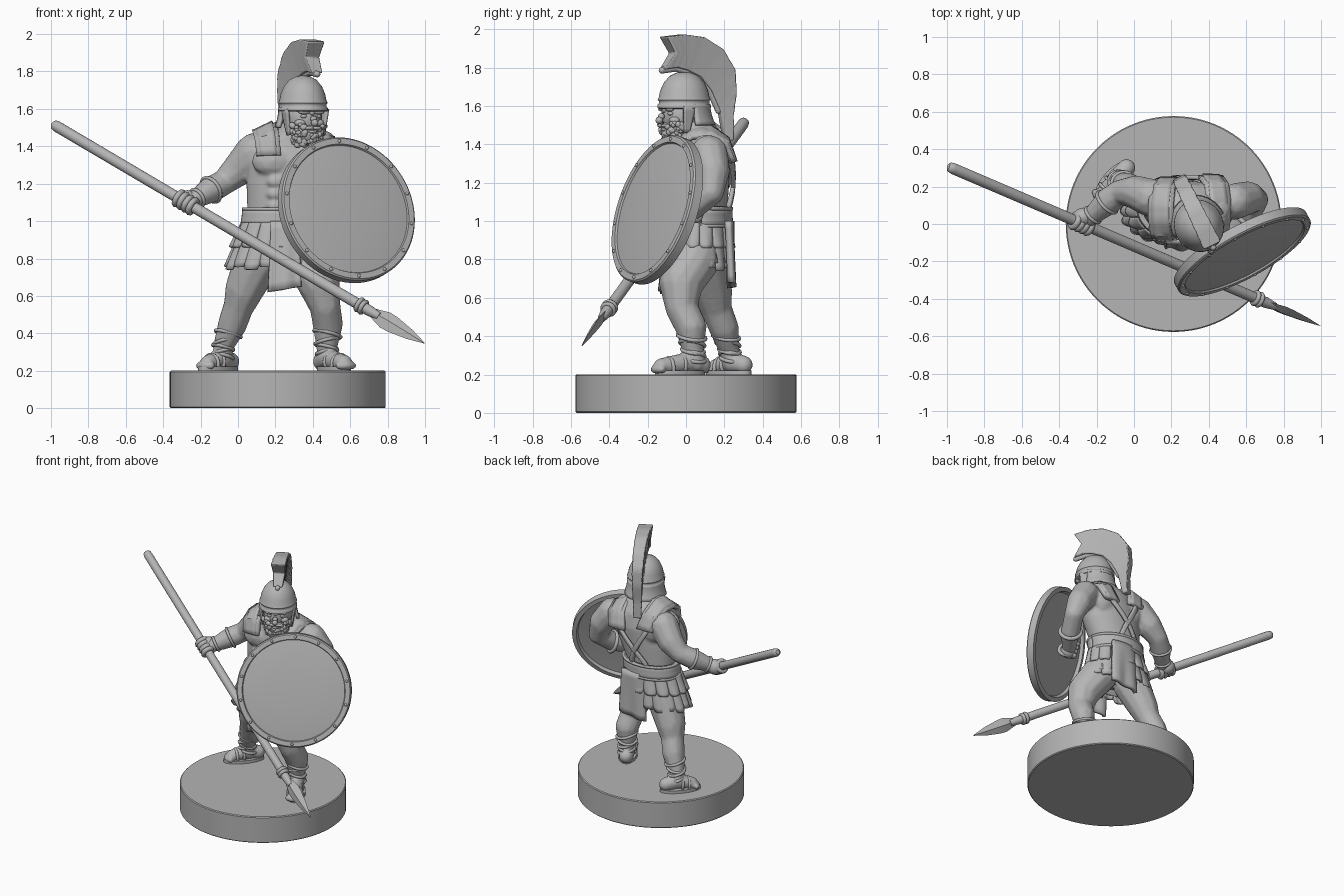
import bpy, bmesh, math, random
from math import sin, cos, pi, radians
from mathutils import Vector as V, Matrix as M

random.seed(4)
if "Cube" in bpy.data.objects:
    bpy.data.objects.remove(bpy.data.objects["Cube"])
stone = bpy.data.materials.new("grey_stone")
stone.use_nodes = True
stone.diffuse_color = (.46, .46, .46, 1)
stone.node_tree.nodes["Principled BSDF"].inputs["Base Color"].default_value = stone.diffuse_color


def finish(name, bm, angle=40, mat=M()):
    bmesh.ops.recalc_face_normals(bm, faces=bm.faces)
    mesh = bpy.data.meshes.new(name)
    bm.to_mesh(mesh)
    bm.free()
    mesh.transform(mat)
    ob = bpy.data.objects.new(name, mesh)
    mesh.materials.append(stone)
    bpy.context.collection.objects.link(ob)
    bpy.ops.object.select_all(action='DESELECT')
    ob.select_set(True)
    bpy.context.view_layer.objects.active = ob
    bpy.ops.object.shade_smooth_by_angle(angle=radians(angle))
    return ob


def modifier(ob, kind, **settings):
    mod = ob.modifiers.new(kind.lower(), kind)
    for key, value in settings.items():
        setattr(mod, key, value)
    return ob


def loft(bm, rings, dent=V()):
    rows = [[bm.verts.new(p) for p in ring] for ring in rings]
    n = len(rows[0])
    for a, b in zip(rows, rows[1:]):
        for i in range(n):
            bm.faces.new((a[i], a[(i + 1) % n], b[(i + 1) % n], b[i]))
    for row, push in ((rows[0], dent), (rows[-1], V())):
        tip = bm.verts.new(sum((v.co for v in row), V()) / n + push)
        for i in range(n):
            bm.faces.new((row[i], row[(i + 1) % n], tip))


def oval(x, y, z, rx, ry, n=40):
    return [V((x + rx * cos(2 * pi * i / n), y + ry * sin(2 * pi * i / n), z)) for i in range(n)]


def lathe(name, profile, mat=M(), n=64, flat=1, angle=40):
    bm = bmesh.new()
    loft(bm, [oval(0, 0, z, r, r * flat, n) for r, z in profile])
    return finish(name, bm, angle, mat)


def ball(bm, at, size, mat=M(), detail=2):
    size = size if isinstance(size, tuple) else (size,) * 3
    bmesh.ops.create_icosphere(bm, subdivisions=detail, radius=1,
                               matrix=mat @ M.Translation(at) @ M.Diagonal((*size, 1)))


def limb(bm, stations, steps=9):
    for a, b in zip(stations, stations[1:]):
        for i in range(steps + 1):
            p = V(a).lerp(V(b), i / steps)
            ball(bm, p[:3], p[3])


def grid(bm, fn, nu=6, nv=8):
    rows = [[bm.verts.new(fn(i / nu, j / nv)) for i in range(nu + 1)] for j in range(nv + 1)]
    for a, b in zip(rows, rows[1:]):
        for i in range(nu):
            bm.faces.new((a[i], a[i + 1], b[i + 1], b[i]))


def sheet(name, fns, thick=.02, nu=6, nv=8):
    bm = bmesh.new()
    for fn in fns:
        grid(bm, fn, nu, nv)
    return modifier(finish(name, bm), 'SOLIDIFY', thickness=thick, offset=0)


def sample(rows, t):
    t = max(0, min(t, .9999)) * (len(rows) - 1)
    return V(rows[int(t)]).lerp(V(rows[int(t) + 1]), t % 1)


def aim(at, axis):
    return M.Translation(at) @ V(axis).to_track_quat('Z', 'Y').to_matrix().to_4x4()


def torus(name, mat, major, minor):
    bm = bmesh.new()
    grid(bm, lambda u, v: V(((major + minor * cos(2 * pi * u)) * cos(2 * pi * v),
                             (major + minor * cos(2 * pi * u)) * sin(2 * pi * v),
                             minor * sin(2 * pi * u))), 8, 32)
    bmesh.ops.remove_doubles(bm, verts=bm.verts, dist=.0001)
    return finish(name, bm, 80, mat)


# Base
lathe("base", [(.571, 0), (.577, .006), (.577, .194), (.571, .2)], M.Translation((.212, 0, 0)), 96, angle=30)

# Body: torso, muscles and limbs fused into one skin
torso = [(.22, .08, .80, .20, .14), (.225, .08, .95, .19, .14), (.235, .08, 1.05, .185, .135),
         (.27, .08, 1.2, .225, .145), (.295, .08, 1.32, .24, .15), (.305, .08, 1.42, .2, .13),
         (.325, .06, 1.48, .12, .11), (.335, .03, 1.55, .08, .08)]
right_leg = [(.11, .1, .8, .13), (.035, .135, .64, .107), (.005, .155, .55, .084),
             (-.03, .195, .45, .08), (-.08, .225, .33, .055), (-.08, .24, .26, .053)]
left_leg = [(.36, .05, .8, .13), (.43, -.025, .68, .118), (.465, -.025, .55, .086),
            (.48, .025, .45, .084), (.475, .035, .33, .058), (.475, .05, .26, .053)]
right_arm = [(.09, .14, 1.37, .105), (.01, .17, 1.28, .092), (-.07, .17, 1.21, .07),
             (-.14, .12, 1.17, .074), (-.24, .03, 1.11, .047)]
left_arm = [(.54, .12, 1.35, .1), (.61, .14, 1.26, .09), (.65, .13, 1.15, .07),
            (.6, .03, 1.07, .07), (.52, -.08, 1.02, .05)]
feet = [[(-.04, .3, .25, .05), (-.09, .24, .265, .055), (-.16, .16, .24, .045)],
        [(.45, .08, .25, .052), (.48, .02, .265, .056), (.565, -.125, .24, .048)]]
bm = bmesh.new()
loft(bm, [oval(*s) for s in torso])
for chain in [right_leg, left_leg, right_arm, left_arm] + feet:
    limb(bm, chain)
for s in (-1, 1):
    ball(bm, (.29 + s * .105, -.025, 1.32), (.115, .06, .085))
    ball(bm, (.29 + s * .12, .17, 1.34), (.1, .062, .12))
    ball(bm, (.32 + s * .09, .08, 1.44), (.11, .09, .055))
    for i in range(3):
        ball(bm, (.25 + s * .05, -.05, 1.08 + .065 * i), (.048, .03, .035))
for chain in feet:
    toe, heel = V(chain[2][:3]), V(chain[0][:3])
    ahead = (toe - heel).normalized()
    side = ahead.cross(V((0, 0, 1)))
    for i in range(-2, 3):
        ball(bm, toe + side * i * .021 + ahead * (.04 - .004 * i * i) - V((0, 0, .012)), .021)
body = finish("body", bm, 80)
modifier(body, 'REMESH', mode='VOXEL', voxel_size=.0105, use_smooth_shade=True)
modifier(body, 'SMOOTH', factor=.5, iterations=4)

# Sandals: soles and ankle wraps
for side, chain, leg in (("right", feet[0], right_leg), ("left", feet[1], left_leg)):
    toe, heel = V(chain[2][:3]), V(chain[0][:3])
    mid = (toe + heel) / 2
    ahead = (toe - heel).normalized()
    turn = M.Translation((mid.x, mid.y, 0)) @ M.Rotation(math.atan2(ahead.y, ahead.x), 4, 'Z')
    bm = bmesh.new()
    loft(bm, [oval(.01, 0, z, .145, .066) for z in (.2, .222)])
    finish(side + "_sole", bm, 40, turn)
    for i in range(5):
        p = sample(leg[3:], .22 + .16 * i)
        tilt = V((.25 * (-1) ** i, .15, 1))
        torus(side + "_ankle_wrap", aim(p[:3], tilt), p[3] + .001, .01)
    for i in range(2):
        torus(side + "_foot_strap", aim(V(chain[1][:3]).lerp(toe, .3 + .45 * i) - V((0, 0, .01)), ahead), .05, .01)


# Belt, straps and skirt follow the torso surface
def on_torso(a, z, off=.012):
    k = next(i for i in range(len(torso) - 1) if z <= torso[i + 1][2])
    lo, hi = V(torso[k]), V(torso[k + 1])
    p = lo.lerp(hi, (z - lo[2]) / (hi[2] - lo[2]))
    return V((p[0] + (p[3] + off) * cos(a), p[1] + (p[4] + off) * sin(a), z))


sheet("belt", [lambda u, v: on_torso(2 * pi * u, .97 + .1 * v)], .03, 48, 3)
for z in (.975, 1.065):
    sheet("belt_edge", [lambda u, v: on_torso(2 * pi * u, z + .016 * (v - .5), .02)], .018, 48, 1)
sheet("back_straps", [lambda u, v, s=s: on_torso(pi / 2 + s * (.75 - 1.1 * v), 1.42 - .36 * v + .05 * (u - .5),
                                                 .012 + .012 * sin(pi * v)) for s in (-1, 1)], .022, 3, 16)


def flap(a, half, top, bottom, off):
    def fn(u, v):
        width = half * (1 if v < .85 else 1 - 2 * (v - .85))
        ang = a + width * (2 * u - 1)
        z = top + (bottom - top) * v
        t = (1 - z) / .24
        puff = off + .016 * v * sin(pi * u)
        return V((.23 - .03 * t + (.19 + .06 * t + puff) * cos(ang),
                  .07 + (.14 + .02 * t + puff) * sin(ang), z))
    return fn


sheet("skirt", [flap(0, pi, 1, .78, -.008)], .02, 48, 1)
sheet("skirt_lower_flaps", [flap(2 * pi * i / 18, .19, .99, .74 + .015 * (i % 2), 0) for i in range(18)], .018)
sheet("skirt_upper_flaps", [flap(2 * pi * (i + .5) / 15, .2, .99, .86, .014) for i in range(15)], .016)


# Hanging cloths
def cloth(x, y, half, lean, low, bow=0):
    return lambda u, v: V((x + (half + .012 * v) * (2 * u - 1),
                           y + lean * v + .01 * sin(9 * u) * v - bow * (2 * u - 1) ** 2,
                           1 + (low - 1) * v + .03 * u * v))


sheet("front_cloth", [cloth(.25, -.09, .075, -.035, .62)], .025, 12, 8)
sheet("back_cloth", [cloth(.285, .237, .095, .008, .65, .02)], .03, 12, 8)

# Shoulder plates
over = [(.0, -.075, 1.35), (-.01, -.05, 1.46), (-.02, .02, 1.515), (-.02, .11, 1.52), (-.01, .195, 1.46), (.02, .235, 1.34)]
for side, s, at in (("right", -1, V((.165, 0, 0))), ("left", 1, V((.43, .015, -.035)))):
    for name, half, thick in (("_shoulder_plate", .065, .025), ("_shoulder_trim", .045, .04)):
        def plate(u, v):
            p = sample(over, v)
            return at + V((s * (half * (2 * u - 1) - p.x), p.y, p.z - .045 * u * sin(pi * v)))
        sheet(side + name, [plate], thick, 4, 15)

# Head, face and beard
H = M.Translation((.347, -.01, 0)) @ M.Rotation(radians(26), 4, 'Z')
bm = bmesh.new()
ball(bm, (0, 0, 1.55), (.1, .118, .12), H, 3)
ball(bm, (0, -.05, 1.47), (.078, .075, .07), H, 3)
for y, z, r in [(-.112, 1.58, .016), (-.132, 1.545, .018), (-.144, 1.525, .02)]:
    ball(bm, (0, y, z), r, H)
for s in (-1, 1):
    ball(bm, (s * .042, -.105, 1.583), (.036, .018, .013), H)
    ball(bm, (s * .042, -.098, 1.56), (.019, .016, .011), H)
    ball(bm, (s * .052, -.08, 1.525), (.035, .03, .022), H)
    ball(bm, (s * .022, -.124, 1.497), (.03, .014, .01), H)
ball(bm, (0, -.118, 1.477), (.025, .012, .008), H)
finish("face", bm, 80)
bm = bmesh.new()
for i in range(130):
    a, h = random.uniform(-1.5, 1.5), random.random()
    if abs(a) < .45 and h > .55:
        continue
    r = .07 + .028 * h
    ball(bm, (r * sin(a), -.034 - r * cos(a), 1.4 + .115 * h), random.uniform(.011, .017), H)
finish("beard", bm, 80)

# Helmet
dome = [(.122, 1.585), (.131, 1.59), (.131, 1.605), (.124, 1.612), (.124, 1.625), (.13, 1.632), (.124, 1.645),
        (.117, 1.68), (.1, 1.72), (.072, 1.755), (.038, 1.773), (.005, 1.779)]
lathe("helmet", dome, H @ M.Diagonal((1, 1.08, 1, 1)), angle=50)
sheet("neck_guard", [lambda u, v: H @ V(((.12 + .02 * v * v) * cos(pi * u), (.13 + .03 * v * v) * sin(pi * u),
                                         1.61 - .11 * v))], .018, 20, 6)
sheet("cheek_guards", [lambda u, v, s=s: H @ V((s * (.12 - .02 * v), -.06 + .07 * u + .02 * v * (1 - 2 * u) - .01 * v,
                                                1.6 - .14 * v)) for s in (-1, 1)], .016, 4, 6)

# Crest: outer and inner edge per station, notched at the front
crest = [(-.118, 1.96, -.125, 1.79), (-.02, 1.972, -.055, 1.8), (.08, 1.958, 0, 1.785), (.18, 1.895, .07, 1.75),
         (.243, 1.79, .125, 1.68), (.252, 1.67, .17, 1.58), (.237, 1.55, .185, 1.5), (.24, 1.42, .2, 1.42)]
C = M.Translation((.02, 0, 0)) @ H
bm = bmesh.new()
rings = []
for i in range(29):
    oy, oz, iy, iz = sample(crest, i / 28)
    w = .05 - .022 * i / 28 + .003 * (i % 2)
    my, mz = (oy + iy) / 2 + .05 * max(0, 1 - i / 8), (oz + iz) / 2
    rings.append([V((x, (y + .01) / .9, z)) for x, y, z in
                  ((-w, oy, oz), (w, oy, oz), (w * .85, my, mz), (w * .65, iy, iz),
                   (-w * .65, iy, iz), (-w * .85, my, mz))])
loft(bm, rings, V((0, .037, 0)))
modifier(finish("crest", bm, 35, C), 'BEVEL', width=.006, segments=2)
bm = bmesh.new()
limb(bm, [(0, (r[2] + .01) / .9, r[3] - .004, .018) for r in crest[:6]], 12)
finish("crest_holder", bm, 80, C)

# Shield
S = aim((.582, -.153, 1.06), (.46, -.84, .29))
lathe("shield", [(.01, .032), (.15, .03), (.28, .024), (.355, .016), (.36, .026), (.392, .026), (.4, .018),
                 (.4, -.03), (.37, -.034), (.36, -.012), (.2, 0), (.01, .003)], S, 80, angle=30)
bm = bmesh.new()
for i in range(14):
    a = 2 * pi * (i + .5) / 14
    ball(bm, (.376 * cos(a), .376 * sin(a), .025), .01, S)
finish("shield_rivets", bm, 80)
torus("shield_grip", aim((.52, -.11, 1.02), (.6, .7, .2)), .05, .014)
torus("shield_arm_band", aim((.6, .03, 1.07), (.6, .8, .35)), .072, .014)

# Spear with its grip
butt, tip = V((-.975, .3, 1.51)), V((.997, -.545, .347))
along = (tip - butt).normalized()
length = (tip - butt).length
P = aim(butt, along)
lathe("spear_shaft", [(.014, -.022), (.026, -.012), (.03, .01), (.03, .2), (.029, length - .36), (.02, length - .3)], P, 20)
for d in (.43, .405):
    torus("spear_collar", aim(tip - along * d, along), .031, .013)
wide = V((0, -1, .3)).cross(along).normalized()
blade = M.Translation(tip - along * .36) @ M((wide, along.cross(wide), along)).transposed().to_4x4()
lathe("spear_blade", [(.022, 0), (.03, .03), (.05, .1), (.048, .15), (.03, .26), (.002, .36)], blade, 4, .4, 10)
hand = butt + along * .86
bm = bmesh.new()
ball(bm, hand + V((.01, .035, .01)), (.055, .05, .055), M(), 3)
finish("right_palm", bm, 80)
for i in range(4):
    torus("right_finger", aim(hand + along * (.03 * i - .045), along), .036, .017)
bm = bmesh.new()
ball(bm, (.51, -.1, 1.01), (.055, .05, .055), M(), 3)
for i in range(4):
    ball(bm, (.475, -.09 + .012 * i, .975 + .026 * i), (.026, .03, .017))
finish("left_fist", bm, 80)

# Forearm bands
for i in range(2):
    p = sample(right_arm[3:], .05 + .75 * i)
    torus("right_bracer_edge", aim(p[:3], (-.1, -.09, -.06)), p[3] - .002, .01)
